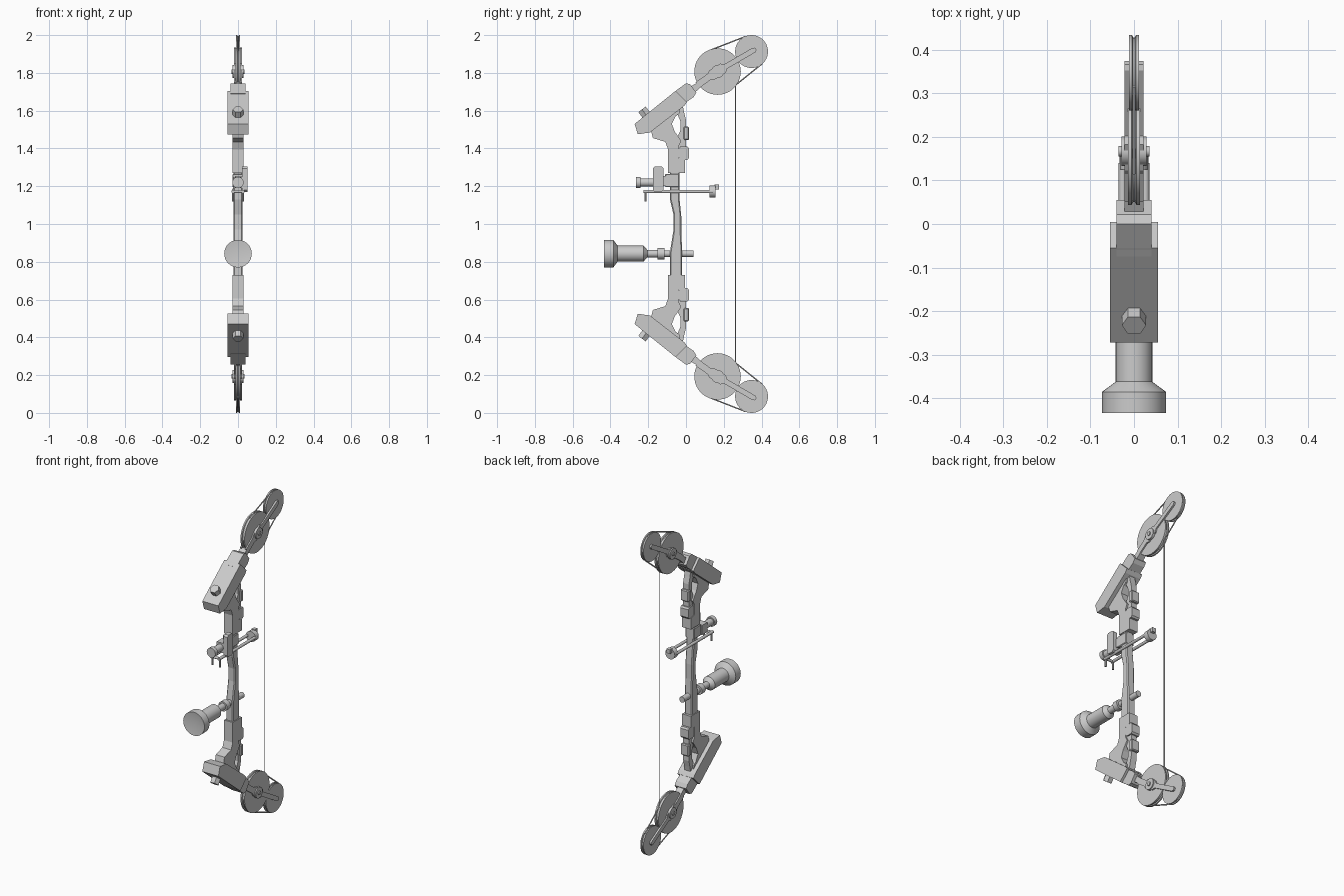
import bpy, bmesh, math
from mathutils import Vector

if "Cube" in bpy.data.objects:
    bpy.data.objects.remove(bpy.data.objects["Cube"])

mat = bpy.data.materials.new("light grey")
mat.diffuse_color = (0.6, 0.6, 0.6, 1)
mat.use_nodes = True
mat.node_tree.nodes["Principled BSDF"].inputs["Base Color"].default_value = mat.diffuse_color
MID = Vector((0, 0, 1))  # every object has its origin at mid height


def finish(name, bm, mirror, smooth=False):
    bmesh.ops.recalc_face_normals(bm, faces=bm.faces[:])
    bmesh.ops.translate(bm, verts=bm.verts[:], vec=-MID)
    me = bpy.data.meshes.new(name)
    bm.to_mesh(me)
    bm.free()
    me.materials.append(mat)
    ob = bpy.data.objects.new(name, me)
    ob.location = MID
    bpy.context.collection.objects.link(ob)
    if smooth:
        bpy.context.view_layer.objects.active = ob
        ob.select_set(True)
        bpy.ops.object.shade_smooth_by_angle(angle=math.radians(35))
        ob.select_set(False)
    if mirror:
        m = ob.modifiers.new("mirror", 'MIRROR')
        m.use_axis = (False, False, True)
    return ob


def slab(name, pts, x0, x1, mirror=False, bevel=0.0):
    """Side profile of (y, z) points extruded along x."""
    bm = bmesh.new()
    f = bm.faces.new([bm.verts.new((x0, y, z)) for y, z in pts])
    r = bmesh.ops.extrude_face_region(bm, geom=[f])
    vs = [v for v in r["geom"] if isinstance(v, bmesh.types.BMVert)]
    bmesh.ops.translate(bm, verts=vs, vec=(x1 - x0, 0, 0))
    ob = finish(name, bm, mirror)
    if bevel:
        b = ob.modifiers.new("bevel", 'BEVEL')
        b.width, b.segments, b.limit_method = bevel, 1, 'ANGLE'
        b.angle_limit = math.radians(60)
    return ob


def box(name, x, y, z, mirror=False, bevel=0.0):
    pts = [(y[0], z[0]), (y[1], z[0]), (y[1], z[1]), (y[0], z[1])]
    return slab(name, pts, x[0], x[1], mirror, bevel)


def lathe(name, origin, axis, prof, n=24, mirror=False):
    """Revolve (distance along axis, radius) pairs about an axis."""
    bm = bmesh.new()
    q = Vector(axis).to_track_quat('Z', 'Y')
    o = Vector(origin)
    rings = []
    for d, r in prof:
        if r == 0:
            rings.append([bm.verts.new(o + q @ Vector((0, 0, d)))] * n)
        else:
            rings.append([bm.verts.new(o + q @ Vector((
                r * math.cos(2 * math.pi * i / n), r * math.sin(2 * math.pi * i / n), d)))
                for i in range(n)])
    for a, b in zip(rings, rings[1:]):
        for i in range(n):
            j = (i + 1) % n
            quad = list(dict.fromkeys([a[i], a[j], b[j], b[i]]))
            if len(quad) > 2:
                bm.faces.new(quad)
    for ring in (rings[0], rings[-1]):
        if ring[0] is not ring[1]:
            bm.faces.new(ring)
    return finish(name, bm, mirror, n > 8)


def rod(name, a, b, r, n=12, mirror=False):
    a, b = Vector(a), Vector(b)
    return lathe(name, a, b - a, [(0, r), ((b - a).length, r)], n, mirror)


# Riser: slim grip in the middle, wider arms above and below
slab("grip", [(-0.085, 0.72), (-0.02, 0.72), (-0.02, 0.86), (-0.025, 0.95), (-0.025, 1.04),
              (-0.035, 1.14), (-0.035, 1.29), (-0.085, 1.29), (-0.085, 1.13), (-0.066, 1.05),
              (-0.066, 0.97), (-0.085, 0.85)], -0.025, 0.025, bevel=0.006)
slab("riser_arm", [(-0.095, 1.27), (-0.005, 1.27), (-0.005, 1.34), (-0.04, 1.35), (-0.04, 1.41),
                   (-0.025, 1.44), (-0.06, 1.49), (-0.075, 1.53), (-0.055, 1.57), (-0.035, 1.585),
                   (-0.03, 1.63), (-0.05, 1.65), (-0.19, 1.51), (-0.175, 1.455), (-0.11, 1.435),
                   (-0.095, 1.395)], -0.03, 0.03, True)
slab("riser_brace", [(-0.045, 1.40), (0.0, 1.40), (0.0, 1.55), (-0.01, 1.59), (-0.02, 1.64),
                     (-0.045, 1.64), (-0.045, 1.58), (-0.028, 1.54), (-0.028, 1.50), (-0.045, 1.46)],
     -0.02, 0.02, True)
slab("lower_damper_block", [(-0.03, 1.34), (0.008, 1.34), (0.016, 1.35), (0.016, 1.40), (0.008, 1.41),
                            (-0.03, 1.41), (-0.045, 1.39), (-0.045, 1.36)], -0.028, 0.028, True)
box("upper_damper_block", (-0.028, 0.028), (-0.012, 0.016), (1.445, 1.515), True, 0.005)

# Limb pocket, stepped limb root and neck
slab("limb_pocket", [(-0.272, 1.53), (-0.255, 1.475), (-0.19, 1.485), (-0.01, 1.625),
                     (0.005, 1.645), (-0.055, 1.705)], -0.055, 0.055, True)
slab("limb_root", [(-0.075, 1.69), (0.0, 1.745), (0.022, 1.74), (0.055, 1.695), (0.04, 1.672),
                   (-0.02, 1.63)], -0.04, 0.04, True)
slab("limb_neck", [(0.02, 1.725), (0.075, 1.757), (0.09, 1.735), (0.04, 1.69)],
     -0.022, 0.022, True)

# Hex limb bolt
lathe("limb_bolt", (-0.205, 1, 1), (0, -0.59, 0.81), [(0, 0.001), (0.001, 0.001)], 6).hide_render = True
bpy.data.objects.remove(bpy.data.objects["limb_bolt"])
lathe("limb_bolt", (0, -0.208, 1.573), (0, -0.59, 0.81), [(0, 0.028), (0.042, 0.028)], 6, True)

# Cam wheels with a forked arm on each side
CAM, IDLER = (0.167, 1.807), (0.347, 1.913)
for name, (y, z), r, t in (("cam_wheel", CAM, 0.123, 0.014), ("idler_wheel", IDLER, 0.087, 0.011)):
    lathe(name, (-t, y, z), (1, 0, 0), [(0, r), (t * 0.6, r), (t * 0.8, r - 0.006),
                                        (t * 1.2, r - 0.006), (t * 1.4, r), (2 * t, r)], 40, True)
d = Vector((IDLER[0] - 0.06, IDLER[1] - 1.735)).normalized()
p = Vector((-d.y, d.x))
start, hub, end = Vector((0.06, 1.735)), Vector(CAM), Vector(IDLER)
shape = [(start, -0.018), (hub - d * 0.05, -0.018), (hub - d * 0.035, -0.028), (hub + d * 0.035, -0.028),
         (hub + d * 0.05, -0.014), (end + d * 0.015, -0.014), (end + d * 0.027, -0.007)]
outline = [c + p * w for c, w in shape] + [c - p * w for c, w in reversed(shape)]
for side, x in (("left", -0.022), ("right", 0.011)):
    slab("fork_arm_" + side, [tuple(v) for v in outline], x, x + 0.011, True)
rod("cam_hub", (-0.029, *CAM), (0.029, *CAM), 0.034, 16, True)
rod("cam_axle", (-0.035, *CAM), (0.035, *CAM), 0.012, 12, True)

# String and cables
rod("bow_string", (0, 0.263, 0.25), (0, 0.263, 1.75), 0.003, 6)
rod("front_cable", (0, 0.115, 1.915), (0, 0.315, 1.993), 0.004, 6, True)
rod("rear_cable", (0, 0.405, 1.85), (0, 0.262, 1.735), 0.004, 6, True)

# Stabiliser with a dished front face
lathe("stabiliser", (0, 0, 0.843), (0, 1, 0),
      [(-0.415, 0), (-0.434, 0.070), (-0.434, 0.073), (-0.385, 0.073), (-0.362, 0.042), (-0.225, 0.042),
       (-0.205, 0.02), (-0.15, 0.02), (-0.15, 0.03), (-0.115, 0.03), (-0.115, 0.018), (0.04, 0.018)], 32)

# Sight: lens tube, plate and mounting blocks
lathe("sight_tube", (0, 0, 1.22), (0, 1, 0), [(-0.265, 0.03), (-0.24, 0.03), (-0.24, 0.022),
                                             (-0.17, 0.022)], 16)
slab("sight_plate", [(-0.175, 1.18), (-0.165, 1.17), (-0.13, 1.17), (-0.12, 1.18), (-0.12, 1.295),
                     (-0.13, 1.305), (-0.165, 1.305), (-0.175, 1.295)], 0.022, 0.05)
box("sight_body", (-0.025, 0.03), (-0.175, -0.12), (1.19, 1.25))
box("sight_arm", (-0.015, 0.03), (-0.125, -0.1), (1.2, 1.255))
box("sight_mount", (-0.03, 0.03), (-0.11, -0.035), (1.195, 1.265), bevel=0.004)

# Arrow rest and cable guard rods
for side, x in (("left", -0.026), ("right", 0.026)):
    rod("guard_rod_" + side, (x, -0.225, 1.172), (x, 0.14, 1.172), 0.009)
    rod("rest_post_" + side, (x, -0.215, 1.12), (x, -0.215, 1.175), 0.006, 8)
rod("guard_crossbar", (-0.026, -0.215, 1.172), (0.026, -0.215, 1.172), 0.008)
rod("guard_end", (0, 0.125, 1.172), (0, 0.157, 1.172), 0.033, 16)
box("guard_clip", (-0.012, 0.012), (0.15, 0.175), (1.182, 1.208))
